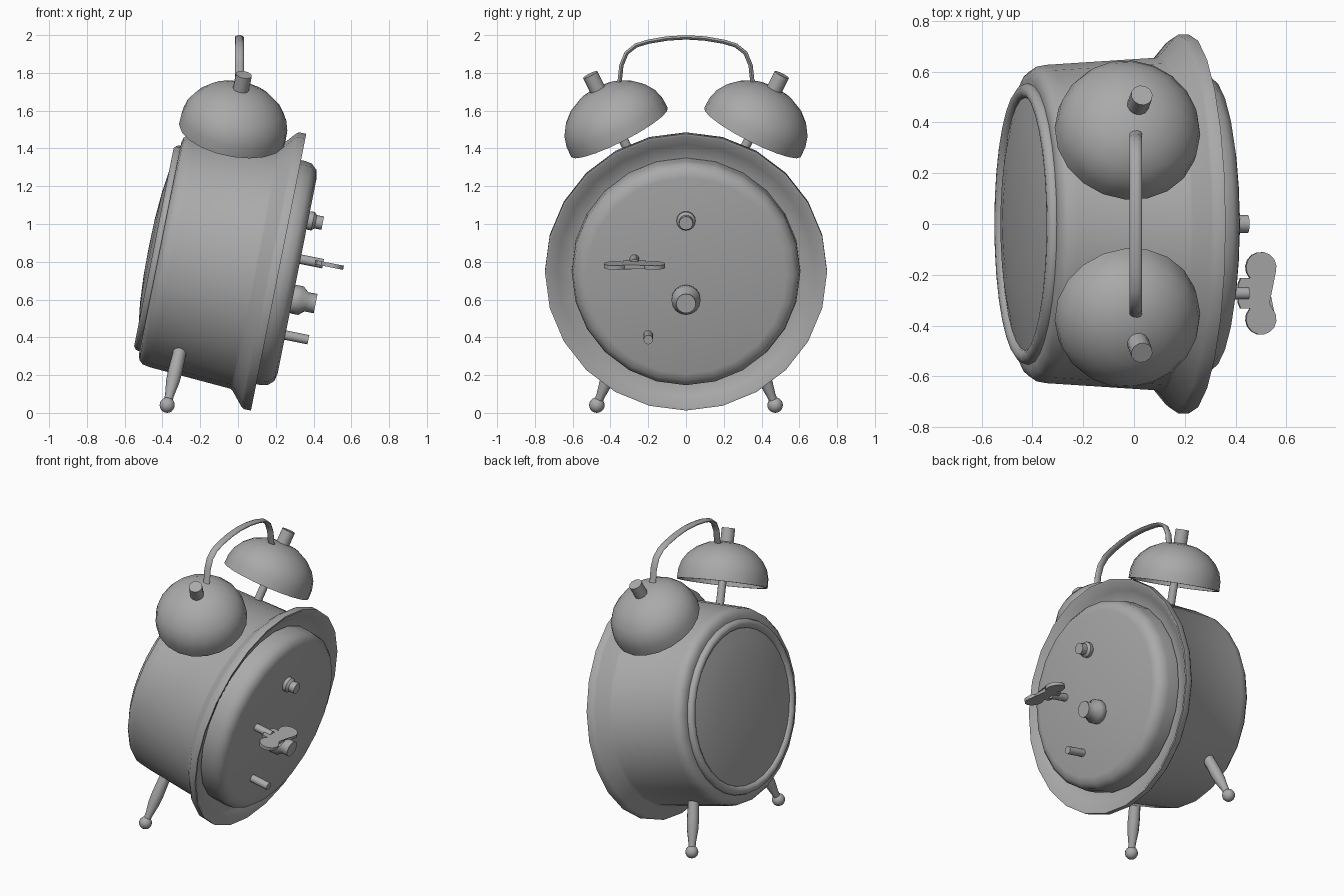
import bpy, bmesh, math
from mathutils import Vector, Matrix

cube = bpy.data.objects.get("Cube")
if cube:
    bpy.data.objects.remove(cube, do_unlink=True)

metal = bpy.data.materials.new("grey_metal")
metal.use_nodes = True
GREY = (0.4, 0.4, 0.4, 1)
metal.diffuse_color = GREY
metal.node_tree.nodes["Principled BSDF"].inputs["Base Color"].default_value = GREY

# The case leans back: 'back' is its axis, 'up' its tilted vertical
LEAN = math.radians(11.3)
back = Vector((math.cos(LEAN), 0, -math.sin(LEAN)))
up = Vector((math.sin(LEAN), 0, math.cos(LEAN)))
side = Vector((0, 1, 0))
centre = Vector((0.215, 0, 0.745))


def on_case(y, u, t=0.0):
    return centre + side * y + up * u + back * t


def finish(name, bm, angle=40):
    bmesh.ops.remove_doubles(bm, verts=bm.verts, dist=0.0005)
    bmesh.ops.recalc_face_normals(bm, faces=bm.faces)
    mesh = bpy.data.meshes.new(name)
    bm.to_mesh(mesh)
    bm.free()
    mesh.materials.append(metal)
    obj = bpy.data.objects.new(name, mesh)
    bpy.context.collection.objects.link(obj)
    bpy.ops.object.select_all(action="DESELECT")
    obj.select_set(True)
    bpy.context.view_layer.objects.active = obj
    bpy.ops.object.shade_smooth_by_angle(angle=math.radians(angle))
    return obj


def lathe(name, profile, origin, axis, segments=24, angle=40):
    """Spin (radius, height) points around an axis through origin."""
    bm = bmesh.new()
    verts = [bm.verts.new((r, 0, h)) for r, h in profile]
    edges = [bm.edges.new(pair) for pair in zip(verts, verts[1:])]
    bmesh.ops.spin(bm, geom=verts + edges, cent=(0, 0, 0), axis=(0, 0, 1),
                   angle=math.tau, steps=segments, use_merge=False)
    turn = axis.to_track_quat("Z", "Y").to_matrix().to_4x4()
    bm.transform(Matrix.Translation(origin) @ turn)
    return finish(name, bm, angle)


def rod(name, radius, start, end, origin, axis):
    return lathe(name, [(0, start), (radius, start), (radius, end), (0, end)],
                 origin, axis, 12)


# Case with flared back rim
lathe("case", [(0, -0.64), (0.57, -0.64), (0.6, -0.632), (0.62, -0.61), (0.627, -0.57),
               (0.655, -0.13), (0.665, -0.115), (0.735, -0.055), (0.747, -0.04),
               (0.747, 0), (0.735, 0), (0.68, -0.045), (0.6, -0.07), (0, -0.07)],
      centre, back)

# Front ring and domed glass
ring = [(0.525 + 0.03 * math.cos(a), -0.645 + 0.03 * math.sin(a))
        for a in (math.tau * i / 10 for i in range(11))]
lathe("front_ring", ring, centre, back, 32, 50)
lathe("glass", [(0, -0.7), (0.15, -0.698), (0.3, -0.688), (0.42, -0.672),
                (0.52, -0.65), (0, -0.645)], centre, back, 32)

# Back cover
lathe("back_cover", [(0, -0.06), (0.605, -0.06), (0.605, 0.02), (0.598, 0.06),
                     (0.57, 0.09), (0.53, 0.1), (0, 0.1)], centre, back)

# Knobs and pin on the back
lathe("upper_knob", [(0, 0.08), (0.035, 0.08), (0.05, 0.105), (0.05, 0.125),
                     (0.036, 0.14), (0.036, 0.178), (0, 0.178)],
      on_case(0, 0.3), back, 16)
lathe("lower_knob", [(0, 0.08), (0.06, 0.08), (0.077, 0.105), (0.077, 0.145),
                     (0.052, 0.175), (0.052, 0.225), (0, 0.225)],
      on_case(0, -0.125), back, 16)
rod("small_pin", 0.025, 0.08, 0.225, on_case(-0.2, -0.32), back)

# Winding key: shaft and a two-lobed plate
key_y, key_u = -0.273, 0.09
rod("key_shaft", 0.025, 0.08, 0.222, on_case(key_y, key_u), back)
half = [(0.04, 0.305), (0.055, 0.305)]
for i in range(13):
    a = math.radians(155 - i * 24)
    half.append((0.102 + 0.061 * math.cos(a), 0.272 + 0.061 * math.sin(a)))
half += [(0.06, 0.19), (0.035, 0.18)]
outline = half + [(-y, t) for y, t in reversed(half)]
bm = bmesh.new()
plate = bm.faces.new([bm.verts.new(on_case(key_y + y, key_u - 0.011, t)) for y, t in outline])
grown = bmesh.ops.extrude_face_region(bm, geom=[plate], use_keep_orig=True)
bmesh.ops.translate(bm, vec=up * 0.022,
                    verts=[v for v in grown["geom"] if isinstance(v, bmesh.types.BMVert)])
finish("key_plate", bm)

BELL_TILT = math.radians(26.5)
for s, label in ((1, "left"), (-1, "right")):
    # Bell shell, its stem and its top knob
    axis = (side * s * math.sin(BELL_TILT) + up * math.cos(BELL_TILT)).normalized()
    base = Vector((-0.03, s * 0.352, 1.485))
    lathe(label + "_bell", [(0.272, 0), (0.287, 0), (0.285, 0.06), (0.27, 0.115), (0.238, 0.165),
                            (0.185, 0.213), (0.11, 0.25), (0, 0.267), (0, 0.252),
                            (0.105, 0.236), (0.176, 0.2), (0.227, 0.153), (0.257, 0.108),
                            (0.271, 0.058), (0.272, 0)], base, axis, 20)
    rod(label + "_bell_stem", 0.026, -0.22, 0.25, base, axis)
    rod(label + "_bell_knob", 0.043, 0.22, 0.348, base, axis)

    # Splayed leg with a ball foot
    foot = Vector((-0.375, s * 0.472, 0.041))
    top = Vector((-0.295, s * 0.335, 0.38))
    lathe(label + "_leg", [(0, 0.01), (0.022, 0.02), (0.024, 0.06), (0.036, 0.14), (0.038, 0.2),
                           (0.034, 0.36), (0, 0.36)], foot, top - foot, 12)
    bm = bmesh.new()
    bmesh.ops.create_uvsphere(bm, u_segments=14, v_segments=10, radius=0.041)
    bm.transform(Matrix.Translation(foot))
    finish(label + "_foot", bm)

# Carrying handle: a planar path with a flattened round section
arc = [(0.43, 1.7), (0.37, 1.725), (0.35, 1.765), (0.342, 1.84), (0.315, 1.905),
       (0.265, 1.945), (0.2, 1.965), (0.1, 1.982)]
path = [(-y, z) for y, z in arc] + [(0, 1.988)] + arc[::-1]
bm = bmesh.new()
rings = []
for i, (y, z) in enumerate(path):
    before, after = path[max(i - 1, 0)], path[min(i + 1, len(path) - 1)]
    along = Vector((0, after[0] - before[0], after[1] - before[1])).normalized()
    out = Vector((1, 0, 0)).cross(along)
    rings.append([bm.verts.new(Vector((0.007 + 0.024 * math.cos(a), y, z)) + out * 0.012 * math.sin(a))
                  for a in (math.tau * k / 10 for k in range(10))])
for a, b in zip(rings, rings[1:]):
    for k in range(10):
        n = (k + 1) % 10
        bm.faces.new((a[k], a[n], b[n], b[k]))
bm.faces.new(rings[0])
bm.faces.new(rings[-1])
finish("handle", bm, 50)
